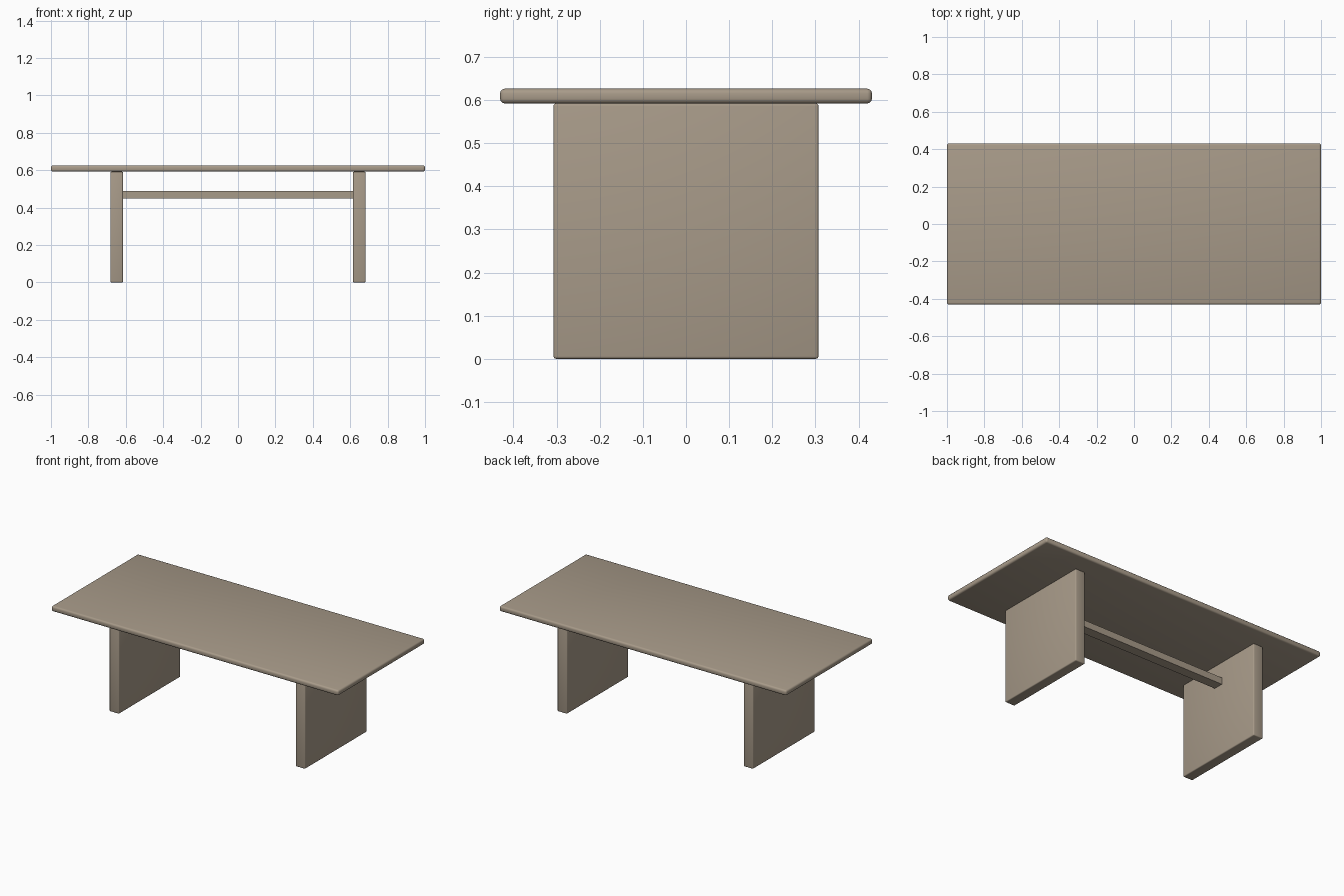
import bpy
import math

cube = bpy.data.objects.get("Cube")
if cube:
    bpy.data.objects.remove(cube, do_unlink=True)

# One warm grey-brown finish for the whole table
finish = bpy.data.materials.new("taupe wood")
finish.use_nodes = True
colour = (0.39, 0.325, 0.25, 1)
finish.diffuse_color = colour
finish.node_tree.nodes["Principled BSDF"].inputs["Base Color"].default_value = colour


def board(name, low, high, radius):
    """Box between two corners, with rounded edges."""
    centre = [(a + b) / 2 for a, b in zip(low, high)]
    bpy.ops.mesh.primitive_cube_add(size=1, location=centre)
    obj = bpy.context.object
    obj.name = name
    obj.scale = [b - a for a, b in zip(low, high)]
    bpy.ops.object.transform_apply(location=False, rotation=False, scale=True)
    obj.data.materials.append(finish)
    if radius:
        bevel = obj.modifiers.new("rounded edges", "BEVEL")
        bevel.width = radius
        bevel.segments = 3
        bpy.ops.object.modifier_apply(modifier=bevel.name)
        bpy.ops.object.shade_smooth_by_angle(angle=math.radians(35))
    return obj


top_height, underside = 0.626, 0.592
leg_inner, leg_outer = 0.615, 0.682

# Table top
board("table_top", (-1, -0.431, underside), (1, 0.431, top_height), 0.011)

# Slab legs
board("left_leg", (leg_inner, -0.307, 0), (leg_outer, 0.307, underside), 0.006)
board("right_leg", (-leg_outer, -0.307, 0), (-leg_inner, 0.307, underside), 0.006)

# Stretcher between the legs
board("stretcher", (-leg_inner, -0.031, 0.448), (leg_inner, 0.031, 0.49), 0)
